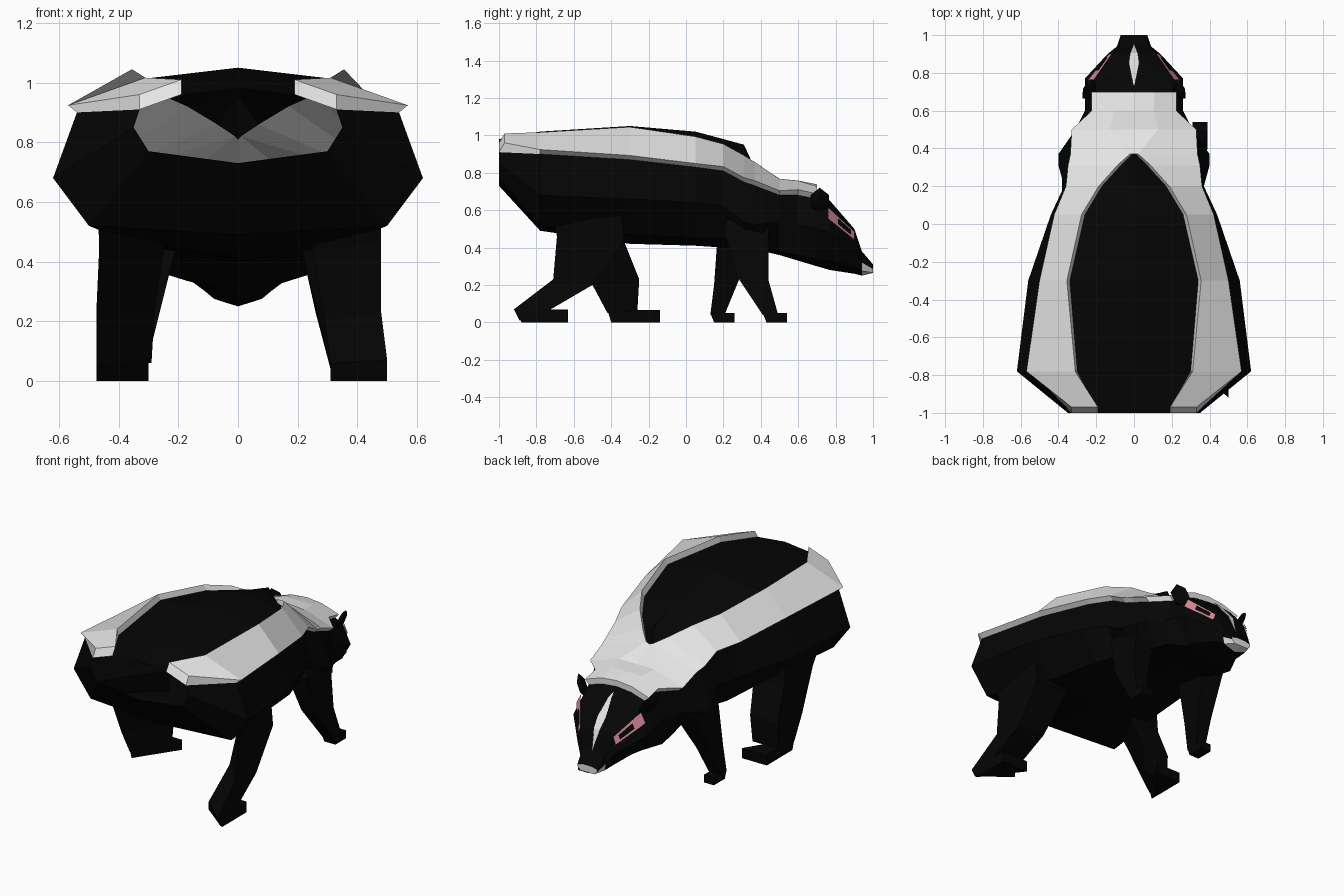
import bpy, bmesh
from mathutils import Vector

if "Cube" in bpy.data.objects:
    bpy.data.objects.remove(bpy.data.objects["Cube"])


def material(name, rgb):
    m = bpy.data.materials.new(name)
    m.diffuse_color = (*rgb, 1)
    m.use_nodes = True
    m.node_tree.nodes["Principled BSDF"].inputs["Base Color"].default_value = m.diffuse_color
    return m


BLACK = material("black fur", (0.0015, 0.0015, 0.0015))
WHITE = material("white fur", (0.78, 0.78, 0.78))
PINK = material("pink eye", (0.68, 0.25, 0.32))


def finish(bm, name, mats):
    bmesh.ops.recalc_face_normals(bm, faces=bm.faces)
    me = bpy.data.meshes.new(name)
    bm.to_mesh(me)
    bm.free()
    ob = bpy.data.objects.new(name, me)
    for m in mats:
        me.materials.append(m)
    bpy.context.collection.objects.link(ob)
    return ob


# Half cross-sections: y, top z, stripe inner x z, stripe outer x z,
# widest x z, lower x z, bottom z
BODY = [
    (-1.0, .98, .19, .96, .33, .91, .35, .85, .30, .77, .73),
    (-.78, 1.02, .30, .98, .54, .90, .62, .68, .50, .52, .49),
    (-.30, 1.05, .34, 1.01, .47, .87, .56, .66, .38, .47, .42),
    (.05, 1.02, .26, .96, .39, .83, .44, .64, .33, .45, .41),
    (.20, .98, .17, .92, .33, .81, .37, .62, .28, .45, .40),
    (.31, .95, .07, .86, .32, .75, .40, .54, .26, .43, .40),
    (.37, .81, .01, .82, .31, .73, .40, .52, .25, .42, .39),
    (.50, .73, .12, .73, .30, .68, .31, .54, .25, .38, .36),
]
HEAD = [
    (.60, .72, .10, .72, .20, .68, .26, .52, .25, .36, .33),
    (.70, .70, .10, .69, .20, .66, .26, .50, .17, .335, .30),
    (.77, .65, .10, .64, .20, .60, .26, .48, .15, .33, .28),
    (.90, .50, .06, .50, .11, .48, .14, .39, .11, .30, .26),
    (.94, .38, .05, .38, .08, .36, .09, .32, .08, .275, .25),
    (1.0, .31, .03, .31, .07, .30, .07, .285, .05, .265, .265),
]
RINGS = BODY + HEAD

# Body and head: one hollow loft, open at the rear where the tail would join
bm = bmesh.new()
loops = []
for y, zt, *mid, zb in RINGS:
    half = [(mid[i], mid[i + 1]) for i in range(0, 8, 2)]
    pts = [(0, zt)] + half + [(0, zb)] + [(-x, z) for x, z in reversed(half)]
    loops.append([bm.verts.new((x, y, z)) for x, z in pts])
stripe = []
for r in range(len(loops) - 1):
    for k in range(10):
        n = (k + 1) % 10
        f = bm.faces.new((loops[r][k], loops[r][n], loops[r + 1][n], loops[r + 1][k]))
        band = min(k, 9 - k)            # 0 = spine ... 4 = belly
        y = RINGS[r][0]
        if y < .69 and (band == 1 or (band == 0 and y > .36)):
            stripe.append(f)
            f.material_index = 1
        if y > .93 and band >= 3:       # pale tip of the muzzle
            f.material_index = 1
bm.faces.new(loops[-1]).material_index = 1
bmesh.ops.recalc_face_normals(bm, faces=bm.faces)
bm.normal_update()
if sum(f.normal.z for f in stripe) < 0:
    bmesh.ops.reverse_faces(bm, faces=bm.faces)
    bm.normal_update()

# Raise the white stripe as a thick layer
shift = {}
for f in stripe:
    for v in f.verts:
        n = v.normal.copy()
        n.y = 0
        shift[tuple(v.co)] = n.normalized() * .038
        if v.co.y < -.99:
            shift[tuple(v.co)] = Vector((0, .03, .05))
ext = bmesh.ops.extrude_face_region(bm, geom=stripe)["geom"]
raised = {e for e in ext if isinstance(e, bmesh.types.BMVert)}
for v in raised:
    v.co += shift[tuple(v.co)]
for f in bm.faces:                      # rim of the layer is white too
    if any(v in raised for v in f.verts):
        f.material_index = 1
finish(bm, "body", [BLACK, WHITE])


# Legs: loft of sections plus a foot; hind legs are three-sided wedges
def leg(name, side, sections, foot, wedge=False):
    bm = bmesh.new()
    y0, y1, x0, x1, h = foot
    groups = [sections, [(y0, h, y1, h, x0, x1), (y0 + .02, 0, y1, 0, x0, x1)]]
    for secs in groups:
        prev = None
        for yb, zb, yf, zf, xi, xo in secs:
            pts = [(xi, yb, zb), (xo, yb, zb), (xo, yf, zf), (xi, yf, zf)]
            if wedge:
                pts = pts[1:]
            ring = [bm.verts.new((side * x, y, z)) for x, y, z in pts]
            if prev:
                for k in range(len(ring)):
                    n = (k + 1) % len(ring)
                    bm.faces.new((prev[k], prev[n], ring[n], ring[k]))
            else:
                bm.faces.new(ring)
            prev = ring
        bm.faces.new(prev)
    finish(bm, name, [BLACK])


leg("right_hind_leg", 1,
    [(-.72, .62, -.35, .60, .25, .48), (-.69, .46, -.33, .44, .25, .48),
     (-.71, .23, -.50, .20, .29, .48), (-.92, .07, -.74, .06, .31, .50),
     (-.89, .01, -.74, .01, .31, .50)], (-.90, -.63, .31, .50, .07), True)
leg("left_hind_leg", -1,
    [(-.72, .62, -.35, .60, .25, .47), (-.62, .45, -.33, .43, .25, .465),
     (-.50, .20, -.25, .23, .28, .475), (-.42, .05, -.26, .06, .29, .475)],
    (-.42, -.14, .30, .475, .065), True)
leg("right_front_leg", 1,
    [(.24, .60, .40, .60, .20, .31), (.20, .50, .44, .50, .20, .35),
     (.27, .25, .44, .23, .26, .37), (.41, .04, .49, .05, .31, .39)],
    (.41, .54, .31, .39, .05))
leg("left_front_leg", -1,
    [(.24, .60, .40, .60, .20, .31), (.17, .48, .42, .48, .20, .35),
     (.15, .20, .28, .22, .27, .37), (.13, .04, .21, .05, .31, .38)],
    (.13, .26, .31, .38, .05))

# Ears: thin faceted lenses leaning outwards
for side, label in ((1, "right"), (-1, "left")):
    bm = bmesh.new()
    bmesh.ops.create_icosphere(bm, subdivisions=1, radius=1)
    for v in bm.verts:
        x, y, z = v.co
        v.co = Vector((side * (.235 + .025 * x + .03 * z - .02 * y),
                       .715 + .058 * y, .65 + .07 * z))
    finish(bm, label + "_ear", [BLACK])


# Eyes: pink patch with a dark centre, laid on the cheek between two head rings
def cheek(u, v, lift, side):
    a, b = HEAD[2], HEAD[3]
    up = Vector((a[4], a[0], a[5])).lerp(Vector((b[4], b[0], b[5])), u)
    lo = Vector((a[6], a[0], a[7])).lerp(Vector((b[6], b[0], b[7])), u)
    p = up.lerp(lo, v) + Vector((.75, .5, .45)) * lift
    return Vector((side * p.x, p.y, p.z))


for side, label in ((1, "right"), (-1, "left")):
    for name, mat, u0, u1, v0, v1, lift in (
            ("_eye_patch", PINK, -.1, .98, .0, .5, .007),
            ("_eye", BLACK, .28, .82, .12, .4, .011)):
        bm = bmesh.new()
        bm.faces.new([bm.verts.new(cheek(u, v, lift, side)) for u, v in
                      ((u0, v0), (u1, v0), (u1, v1), (u0, v1))])
        ob = finish(bm, label + name, [mat])
        if ob.data.polygons[0].normal.x * side < 0:
            ob.data.flip_normals()

# White blaze down the forehead
bm = bmesh.new()
rows = []
for y, w, z in ((.73, .001, .674), (.77, .012, .65), (.85, .028, .558),
                (.90, .02, .5), (.95, .001, .37)):
    rows.append([bm.verts.new((x, y + .004, z + .006)) for x in (-w, w)])
for a, b in zip(rows, rows[1:]):
    bm.faces.new((a[0], a[1], b[1], b[0]))
ob = finish(bm, "forehead_blaze", [WHITE])
if ob.data.polygons[0].normal.z < 0:
    ob.data.flip_normals()
